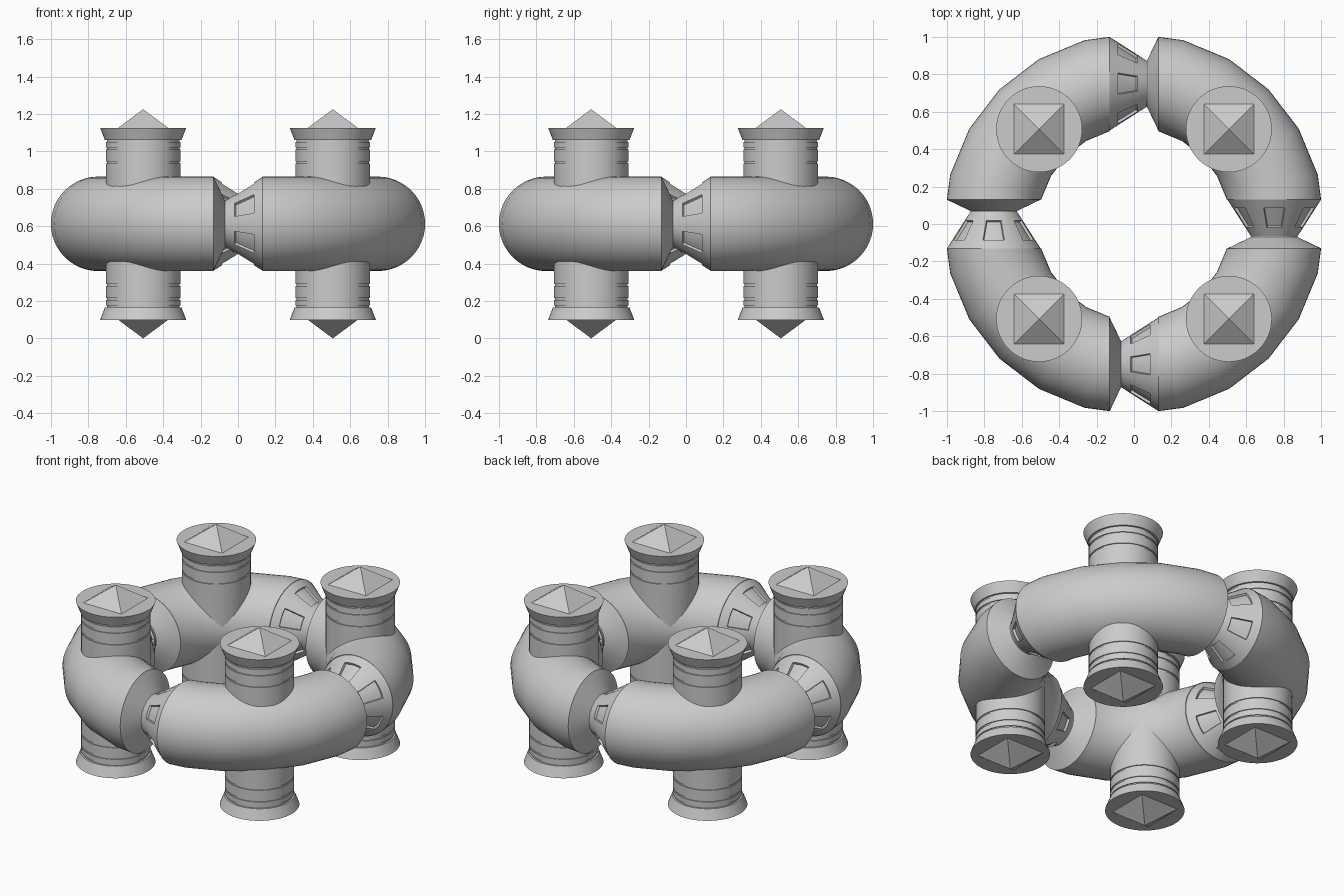
import bpy, bmesh
from math import sin, cos, pi, radians
from mathutils import Matrix, Vector

if "Cube" in bpy.data.objects:
    bpy.data.objects.remove(bpy.data.objects["Cube"], do_unlink=True)

MID = 0.6125          # height of the ring's centre
RING_R, TUBE_R = 0.765, 0.2525
GAP = 0.13            # half the gap between neighbouring ring segments
POST = 0.507          # post offset from the centre in x and y
SIDES = 48


def lathe(profile):
    """Capped solid of revolution about z from (radius, height) points."""
    bm = bmesh.new()
    rings = [[bm.verts.new((r * cos(2 * pi * i / SIDES), r * sin(2 * pi * i / SIDES), h))
              for i in range(SIDES)] for r, h in profile]
    bands = []
    for a, b in zip(rings, rings[1:]):
        bands.append([bm.faces.new((a[i], a[(i + 1) % SIDES], b[(i + 1) % SIDES], b[i]))
                      for i in range(SIDES)])
    bm.faces.new(rings[0])
    bm.faces.new(rings[-1])
    bmesh.ops.recalc_face_normals(bm, faces=bm.faces)
    return bm, bands


def place_four(bm, name, smooth=True):
    """Place the part and its three quarter-turn copies around the ring."""
    mesh = bpy.data.meshes.new(name)
    bm.to_mesh(mesh)
    bm.free()
    for k in range(4):
        ob = bpy.data.objects.new(f"{name}_{k + 1}", mesh)
        bpy.context.collection.objects.link(ob)
        ob.rotation_euler.z = k * pi / 2
        if smooth and k == 0:
            bpy.ops.object.select_all(action='DESELECT')
            ob.select_set(True)
            bpy.context.view_layer.objects.active = ob
            bpy.ops.object.shade_smooth_by_angle(angle=radians(30))


# Ring segment: quarter torus trimmed square at both ends
bm = bmesh.new()
rings = []
for step in range(7):
    a = radians(15 * step)
    ring = []
    for i in range(SIDES):
        t = 2 * pi * i / SIDES
        d = RING_R + TUBE_R * cos(t)
        ring.append(bm.verts.new((d * cos(a), d * sin(a), MID + TUBE_R * sin(t))))
    rings.append(ring)
for a, b in zip(rings, rings[1:]):
    for i in range(SIDES):
        j = (i + 1) % SIDES
        bm.faces.new((a[i], b[i], b[j], a[j]))
for axis in (Vector((1, 0, 0)), Vector((0, 1, 0))):
    bmesh.ops.bisect_plane(bm, geom=bm.verts[:] + bm.edges[:] + bm.faces[:],
                           plane_co=axis * GAP, plane_no=axis, clear_inner=True)
bmesh.ops.holes_fill(bm, edges=[e for e in bm.edges if e.is_boundary], sides=0)
bmesh.ops.recalc_face_normals(bm, faces=bm.faces)
place_four(bm, "ring_segment")

# Post: grooved column with a flared collar at each end
half = [(0.2, 0.322), (0.194, 0.322), (0.194, 0.333), (0.2, 0.333),
        (0.2, 0.396), (0.194, 0.396), (0.194, 0.407), (0.2, 0.407),
        (0.2, 0.437), (0.194, 0.437), (0.194, 0.448), (0.205, 0.448), (0.23, 0.513)]
bm, _ = lathe([(r, -h) for r, h in reversed(half)] + half)
bmesh.ops.translate(bm, vec=(POST, POST, MID), verts=bm.verts)
place_four(bm, "post")

# Pyramid tips on both ends of each post
for name, sign in (("top_tip", 1), ("bottom_tip", -1)):
    bm = bmesh.new()
    s = 0.135
    base = [bm.verts.new((POST + x * s, POST + y * s, MID + sign * 0.512))
            for x, y in ((-1, -1), (1, -1), (1, 1), (-1, 1))]
    apex = bm.verts.new((POST, POST, MID + sign * 0.6125))
    bm.faces.new(base)
    for i in range(4):
        bm.faces.new((base[i], base[(i + 1) % 4], apex))
    bmesh.ops.recalc_face_normals(bm, faces=bm.faces)
    place_four(bm, name, smooth=False)

# Joints: axis laid along x at the front of the ring
to_front = Matrix.Translation((0, -0.75, MID)) @ Matrix.Rotation(pi / 2, 4, 'Y')

# Long cone with six recessed windows
bm, bands = lathe([(0.125, -0.065), (0.154, -0.02), (0.221, 0.085), (0.25, GAP)])
panes = [f for i, f in enumerate(bands[1]) if i % 8 in (0, 1, 6, 7)]
bmesh.ops.inset_region(bm, faces=panes, thickness=0.002, depth=-0.014, use_even_offset=True)
bmesh.ops.transform(bm, matrix=to_front, verts=bm.verts)
place_four(bm, "window_cone")

# Short cone that meets it from the neighbouring segment
bm, _ = lathe([(0.25, -GAP), (0.125, -0.07), (0.125, -0.06)])
bmesh.ops.transform(bm, matrix=to_front, verts=bm.verts)
place_four(bm, "short_cone")
